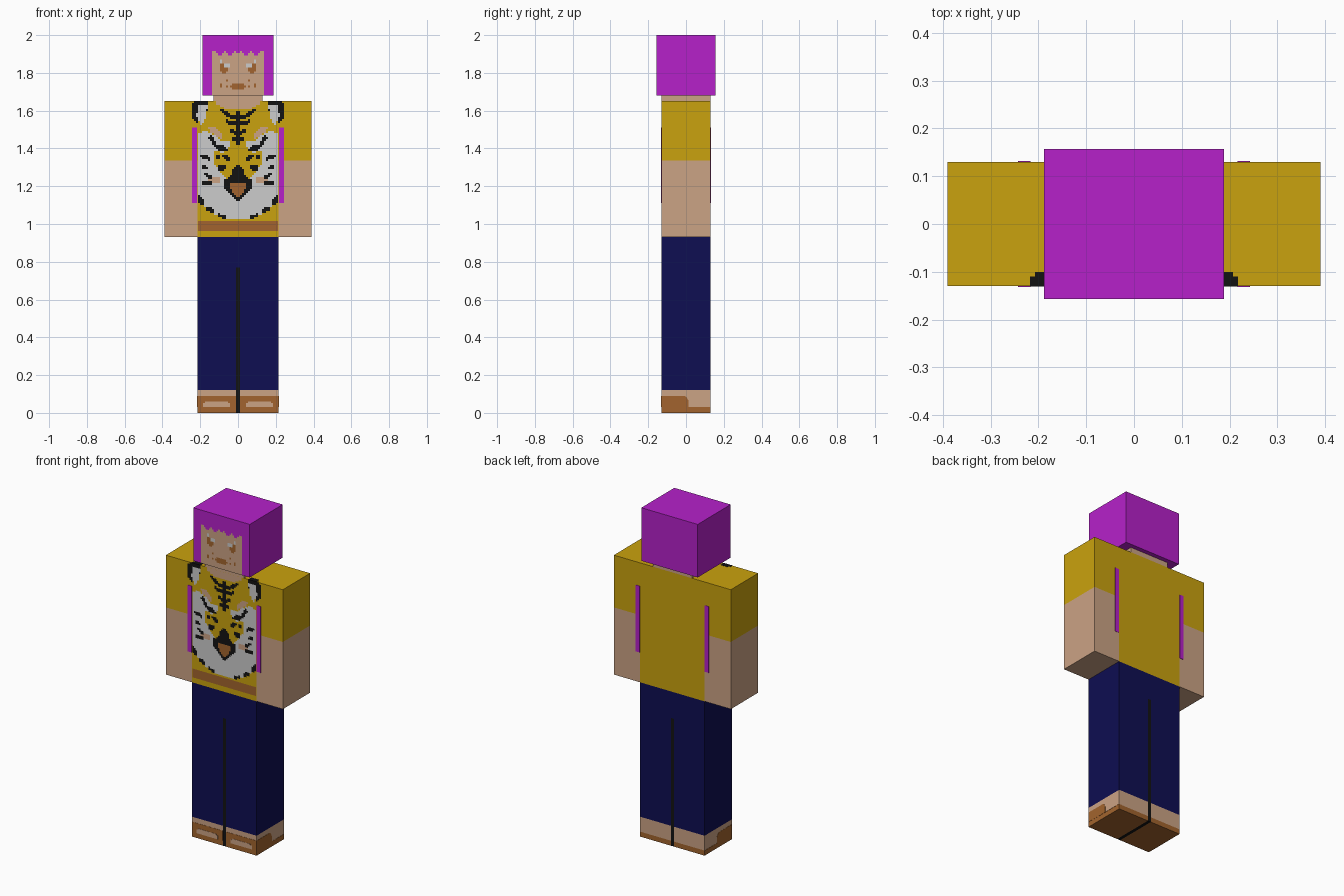
import bpy, bmesh

if "Cube" in bpy.data.objects:
    bpy.data.objects.remove(bpy.data.objects["Cube"])


def lin(c):
    c /= 255
    return c / 12.92 if c < 0.04045 else ((c + 0.055) / 1.055) ** 2.4


def material(name, *rgb):
    m = bpy.data.materials.new(name)
    m.diffuse_color = (*[lin(c) for c in rgb], 1)
    m.use_nodes = True
    m.node_tree.nodes["Principled BSDF"].inputs["Base Color"].default_value = m.diffuse_color
    return m


HAIR = material("purple", 182, 33, 202)
SKIN = material("skin", 203, 163, 133)
GOLD = material("gold", 202, 162, 14)
NAVY = material("navy", 14, 14, 82)
BROWN = material("brown", 162, 100, 46)
BLACK = material("black", 18, 18, 18)
WHITE = material("white", 204, 204, 204)


def finish(name, bm, mats):
    me = bpy.data.meshes.new(name)
    bm.to_mesh(me)
    bm.free()
    for m in mats:
        me.materials.append(m)
    ob = bpy.data.objects.new(name, me)
    bpy.context.collection.objects.link(ob)
    return ob


def box(name, x, y, z, mats, cuts=()):
    """Box from ranges; horizontal cuts split it into colour bands, lowest first."""
    bm = bmesh.new()
    bmesh.ops.create_cube(bm, size=1)
    for v in bm.verts:
        v.co = [r[0] + (c + 0.5) * (r[1] - r[0]) for c, r in zip(v.co, (x, y, z))]
    for h in cuts:
        geom = bm.verts[:] + bm.edges[:] + bm.faces[:]
        bmesh.ops.bisect_plane(bm, geom=geom, plane_co=(0, 0, h), plane_no=(0, 0, 1))
    for f in bm.faces:
        f.material_index = sum(f.calc_center_median().z > h for h in cuts)
    return finish(name, bm, mats)


def inside(u, v, poly):
    hit = False
    for (a, b), (c, d) in zip(poly, poly[1:] + poly[:1]):
        if (b > v) != (d > v) and u < a + (v - b) * (c - a) / (d - b):
            hit = not hit
    return hit


def pixel_panel(name, half_w, z0, z1, y, layers):
    """Mirrored painted panel of small square cells; later layers cover earlier ones.
    Layer shapes are half outlines in hundredths of a unit."""
    mats = [SKIN, BLACK, WHITE, GOLD, BROWN]
    cell = 0.0106
    nx, nz = round(half_w / cell), round((z1 - z0) / cell)
    dx, dz = half_w / nx, (z1 - z0) / nz
    bm = bmesh.new()
    for i in range(nx):
        for j in range(nz):
            u, v = (i + 0.5) * dx * 100, (z0 + (j + 0.5) * dz) * 100
            colour = None
            for mat, polys in layers:
                if any(inside(u, v, p) for p in polys):
                    colour = mat
            if colour is None:
                continue
            b, t = z0 + j * dz, z0 + (j + 1) * dz
            for l, r in ((i * dx, (i + 1) * dx), (-(i + 1) * dx, -i * dx)):
                f = bm.faces.new([bm.verts.new(p) for p in
                                  ((l, y, b), (r, y, b), (r, y, t), (l, y, t))])
                f.material_index = mats.index(colour)
    bmesh.ops.remove_doubles(bm, verts=bm.verts[:], dist=0.0005)
    return finish(name, bm, mats)


D = (-0.13, 0.13)

# Head, neck and torso
box("hair_block", (-0.188, 0.188), (-0.157, 0.157), (1.68, 2.0), [HAIR])
box("neck", (-0.13, 0.13), D, (1.65, 1.68), [SKIN])
box("torso", (-0.215, 0.215), D, (0.93, 1.65), [GOLD])

# Centre seam between the legs
box("leg_gap", (-0.0105, 0.0105), D, (0, 0.93), [BLACK, NAVY], [0.77])

# Toe cap side profile (y, z)
TOE = [(-0.1312, 0.03), (0.13, 0.03), (0.13, 0.031), (0.013, 0.031),
       (0.013, 0.065), (0.002, 0.085), (-0.01, 0.09), (-0.1312, 0.09)]

for side, s in (("right", 1), ("left", -1)):
    def span(a, b):
        return tuple(sorted((s * a, s * b)))

    box(side + "_arm", span(0.215, 0.39), D, (0.93, 1.65), [SKIN, GOLD], [1.335])
    box(side + "_leg", span(0.0105, 0.215), D, (0, 0.93), [BROWN, SKIN, NAVY], [0.03, 0.12])
    box(side + "_armpit_stripe", span(0.217, 0.243), (-0.132, 0.132), (1.11, 1.51), [HAIR])
    box(side + "_ear_tip", span(0.16, 0.207), (-0.1305, -0.10), (1.63, 1.651), [BLACK])
    box(side + "_ear_tip_edge", span(0.207, 0.218), (-0.1305, -0.11), (1.63, 1.651), [BLACK])

    # Shoe upper with open strap slot on the front
    bm = bmesh.new()
    f = bm.faces.new([bm.verts.new((s * 0.0105, y, z)) for y, z in TOE])
    ex = bmesh.ops.extrude_face_region(bm, geom=[f])
    for v in ex["geom"]:
        if isinstance(v, bmesh.types.BMVert):
            v.co.x = s * 0.2162
    bmesh.ops.recalc_face_normals(bm, faces=bm.faces[:])
    finish(side + "_shoe_upper", bm, [BROWN])
    box(side + "_shoe_slot", span(0.043, 0.185), (-0.1325, -0.128), (0.03, 0.053), [SKIN])
    box(side + "_shoe_slot_top", span(0.053, 0.174), (-0.1325, -0.128), (0.053, 0.06), [SKIN])

# Face: skin with a ragged fringe, eyes, mouth and freckles
pixel_panel("face", 0.19, 1.68, 2.0, -0.158, [
    (SKIN, [[(0, 167), (13.2, 167), (13.2, 191), (12, 191.5), (10.5, 189.5), (9, 189.5),
             (7, 191.5), (5, 189.5), (3.5, 189.5), (2, 191.5), (0, 189.5)]]),
    (BROWN, [[(5, 184.5), (10, 185.5), (10, 181), (8, 180), (5, 180.5)],
             [(0, 174.5), (3, 174.5), (4, 173), (3, 171.5), (0, 171.5)],
             [(8, 174), (9.2, 174), (9.2, 172), (8, 172)],
             [(5.3, 176.8), (6.5, 176.8), (6.5, 175), (5.3, 175)],
             [(5.3, 173), (6.5, 173), (6.5, 172), (5.3, 172)]]),
    (WHITE, [[(4.6, 185), (7.2, 185), (7.2, 182.7), (4.6, 182.7)],
             [(8.4, 187), (10, 187), (10, 185.5), (8.4, 185.5)]]),
])

# Tiger face on the shirt, neckline and belt
forehead_stripes = [
    [(0, 159.5), (1.1, 159.5), (1.1, 142), (0, 142)],
    [(0, 157), (3, 157.5), (8, 161), (9.5, 160), (4, 155.5), (0, 155)],
    [(0, 153.5), (6.5, 155.3), (6.5, 153.3), (0, 151.5)],
    [(0, 149), (4, 150.5), (4, 148), (0, 147)],
    [(0, 144.5), (3, 146.5), (3, 144.5), (0, 142.5)],
]
eye_stripes = [
    [(5, 139), (11, 139), (16, 145.5), (14, 147), (11.5, 142), (7, 141)],
    [(4, 135), (7, 137), (8.5, 135.5), (5, 133)],
    [(6, 131), (11, 130.5), (11, 128.3), (7, 128.3)],
    [(9, 136.5), (12, 137), (12, 134.5), (10, 134)],
]
cheek_stripes = [
    [(15, 135.5), (20, 137), (20, 135), (15, 133.5)],
    [(13, 125), (18, 127.5), (18, 126), (14, 123)],
    [(14, 122.5), (19, 123), (19, 121), (14, 120.5)],
    [(16, 130.5), (19, 131), (19, 129), (16, 129)],
    [(18, 113), (21.6, 116), (21.6, 112), (18, 109)],
    [(13, 108), (17, 109.5), (17, 107), (13, 105.8)],
    [(6, 104), (11, 105.7), (11, 103.7), (6, 102.4)],
]
ear_rim = [(15.5, 166), (22, 166), (24.5, 163), (24.5, 156), (21.5, 153.5), (15.5, 161)]
pixel_panel("chest_picture", 0.2438, 0.93, 1.65, -0.131, [
    (SKIN, [[(0, 166), (13, 166), (11, 163), (7, 161.3), (0, 160.5)]]),
    (BLACK, [ear_rim]),
    (WHITE, [[(16, 163), (21, 163), (22, 157), (20, 152.5), (18.5, 153), (17, 157)],
             [(0, 102), (6, 102.4), (12, 105), (18, 109), (21.6, 112), (21.6, 148),
              (17, 149), (12, 146.5), (9, 144), (0, 144)]]),
    (SKIN, [[(9, 145), (14, 148), (16, 151), (12, 151), (8, 147.5)],
            [(10, 124.5), (16, 125.5), (16, 122), (10, 122)]]),
    (GOLD, [[(0, 150), (5, 149), (4, 142), (8, 137.5), (13, 139), (13, 132),
             (8, 126), (4, 122), (0, 122)]]),
    (BLACK, forehead_stripes + eye_stripes + cheek_stripes +
     [[(0, 131), (3, 129), (3, 126), (7, 123.5), (7, 119), (4, 116), (0, 112)]]),
    (BROWN, [[(0, 122), (4, 121.5), (4, 118.5), (0, 113)],
             [(0, 96), (21.6, 96), (21.6, 101.3), (0, 101.3)]]),
])
